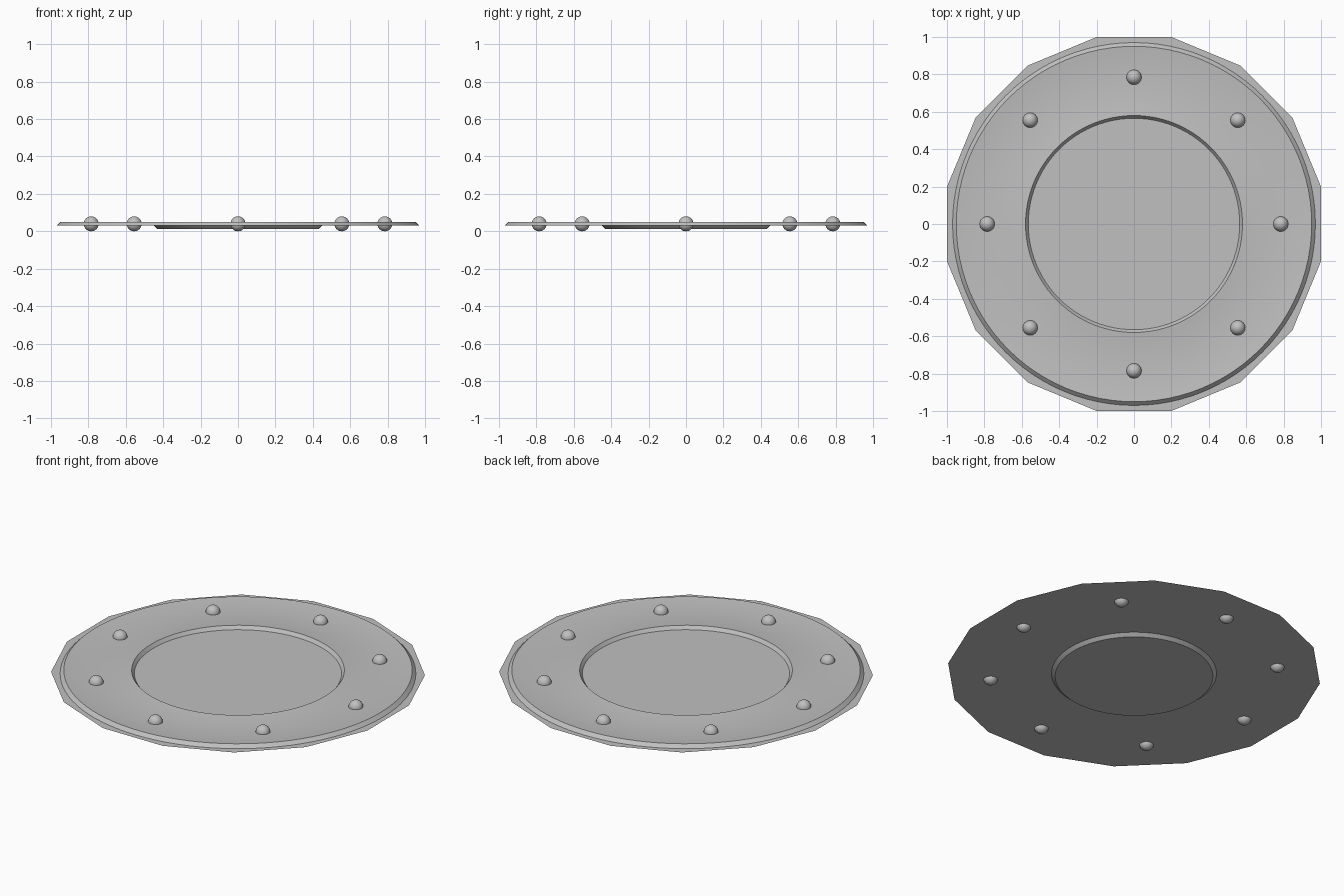
import bpy, bmesh, math
from mathutils import Matrix

if "Cube" in bpy.data.objects:
    bpy.data.objects.remove(bpy.data.objects["Cube"])

gray = bpy.data.materials.new("plain_gray")
gray.diffuse_color = (0.53, 0.53, 0.53, 1)
gray.use_nodes = True
gray.node_tree.nodes["Principled BSDF"].inputs["Base Color"].default_value = gray.diffuse_color


def finish(name, bm, smooth=True):
    me = bpy.data.meshes.new(name)
    bm.to_mesh(me)
    bm.free()
    me.materials.append(gray)
    ob = bpy.data.objects.new(name, me)
    bpy.context.collection.objects.link(ob)
    if smooth:
        bpy.ops.object.select_all(action='DESELECT')
        ob.select_set(True)
        bpy.context.view_layer.objects.active = ob
        bpy.ops.object.shade_smooth_by_angle(angle=math.radians(30))
    return ob


def revolve(name, profile, n=96, cap=False):
    """Spin (radius, z) points about z; optionally close the last ring."""
    bm = bmesh.new()
    rings = []
    for r, z in profile:
        rings.append([bm.verts.new((r * math.cos(2 * math.pi * j / n),
                                    r * math.sin(2 * math.pi * j / n), z))
                      for j in range(n)])
    for a, b in zip(rings, rings[1:]):
        for j in range(n):
            k = (j + 1) % n
            bm.faces.new((a[j], b[j], b[k], a[k]))
    if cap:
        bm.faces.new(list(reversed(rings[-1])))
    return finish(name, bm)


SHEET_Z, RIM_Z, GROOVE = 0.03, 0.05, 0.01

# Thin sixteen-sided base sheet, flats facing the axes
bm = bmesh.new()
step = math.pi / 16
bmesh.ops.create_circle(bm, cap_ends=True, segments=16, radius=1 / math.cos(step),
                        matrix=Matrix.Translation((0, 0, SHEET_Z)) @ Matrix.Rotation(step, 4, 'Z'))
for f in bm.faces:
    if f.normal.z < 0:
        f.normal_flip()
finish("base_sheet", bm, smooth=False)

# Round ring with bevelled edges and a shallow groove on top
groove = []
for i in range(13):
    t = i / 12
    groove.append((0.58 + 0.37 * t, RIM_Z - GROOVE * (1 - (2 * t - 1) ** 2)))
revolve("grooved_ring", [(0.565, SHEET_Z)] + groove + [(0.97, SHEET_Z)])

# Tapered foot under the middle
revolve("foot", [(0.45, SHEET_Z), (0.43, 0.012)], cap=True)

# Eight balls seated in the groove
for i in range(8):
    a = i * math.pi / 4
    bm = bmesh.new()
    bmesh.ops.create_uvsphere(bm, u_segments=24, v_segments=16, radius=0.04,
                              matrix=Matrix.Translation((0.785 * math.cos(a), 0.785 * math.sin(a), 0.04)))
    finish("ball_%d" % (i + 1), bm)
